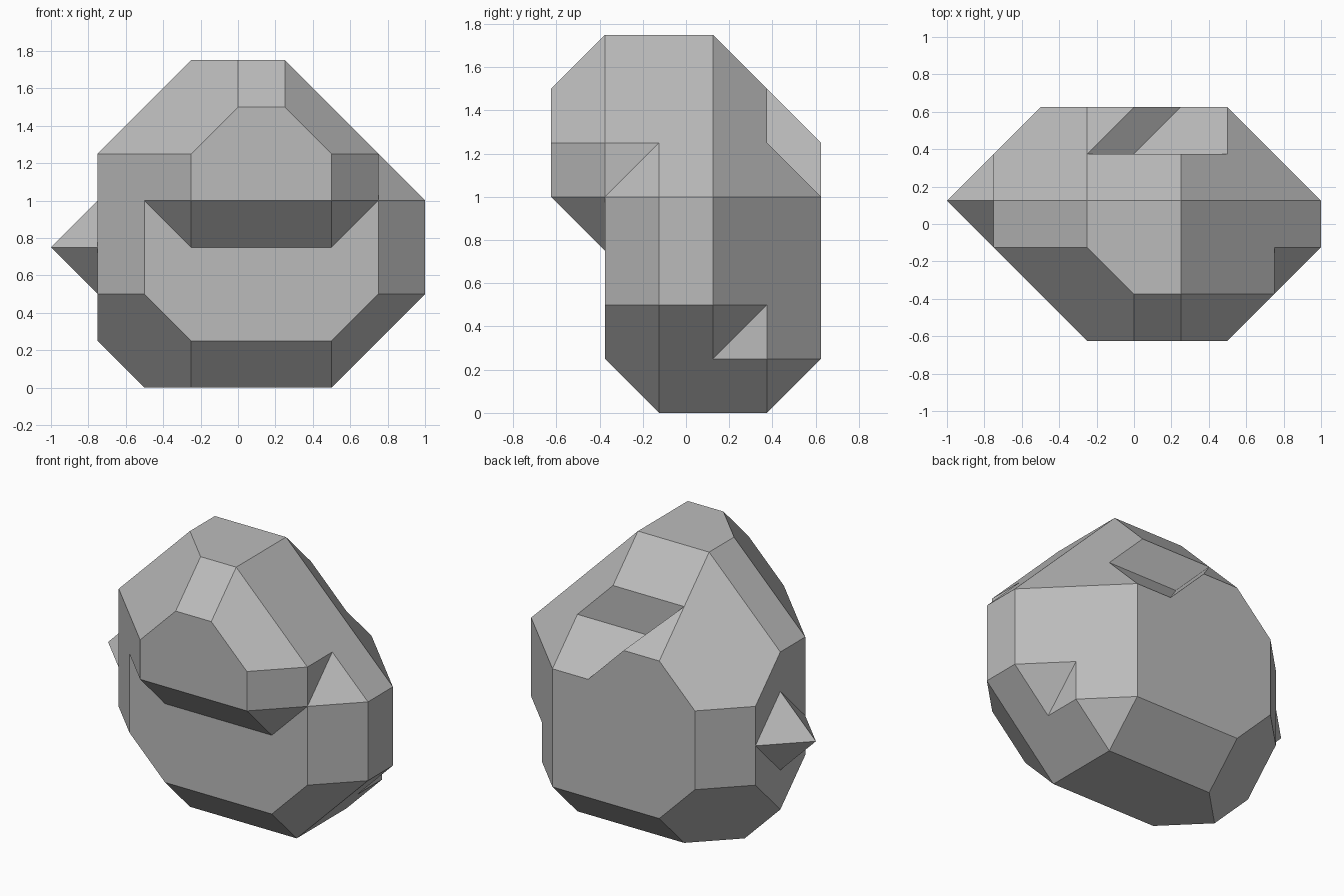
import bpy
import bmesh
from itertools import combinations
from mathutils import Matrix, Vector

cube = bpy.data.objects.get("Cube")
if cube:
    bpy.data.objects.remove(cube, do_unlink=True)

UNIT = 0.25          # grid step of the facets
MID_Y = 2.5          # depth centre in grid steps

stone = bpy.data.materials.new("stone_grey")
stone.use_nodes = True
grey = (0.5, 0.5, 0.5, 1)
stone.diffuse_color = grey
stone.node_tree.nodes["Principled BSDF"].inputs["Base Color"].default_value = grey


def box(size):
    """Six planes of a cube reaching `size` steps each way."""
    return [(s * a, s * b, s * c, size) for s in (-1, 1)
            for a, b, c in ((1, 0, 0), (0, 1, 0), (0, 0, 1))]


def solid(name, planes):
    """Convex solid of all points with a*x + b*y + c*z <= d for every plane."""
    corners = set()
    for trio in combinations(planes, 3):
        m = Matrix([p[:3] for p in trio])
        if abs(m.determinant()) < 0.01:
            continue
        v = m.inverted() @ Vector([p[3] for p in trio])
        if all(v.dot(Vector(p[:3])) <= p[3] + 0.001 for p in planes):
            corners.add(tuple(round(c * 2) / 2 + 0.0 for c in v))
    bm = bmesh.new()
    for c in sorted(corners):
        bm.verts.new(c)
    hull = bmesh.ops.convex_hull(bm, input=bm.verts)
    spare = [v for v in bm.verts if not v.link_faces]
    bmesh.ops.delete(bm, geom=spare, context='VERTS')
    bmesh.ops.dissolve_limit(bm, angle_limit=0.02, verts=bm.verts, edges=bm.edges)
    bmesh.ops.recalc_face_normals(bm, faces=bm.faces)
    mesh = bpy.data.meshes.new(name)
    bm.to_mesh(mesh)
    bm.free()
    mesh.materials.append(stone)
    obj = bpy.data.objects.new(name, mesh)
    bpy.context.collection.objects.link(obj)
    return obj


def cut(target, name, planes):
    """Remove a wedge from the target."""
    cutter = solid(name, planes + box(20))
    cutter.hide_render = True
    mod = target.modifiers.new(name, 'BOOLEAN')
    mod.operation = 'DIFFERENCE'
    mod.solver = 'EXACT'
    mod.object = cutter
    bpy.context.view_layer.objects.active = target
    bpy.ops.object.modifier_apply(modifier=name)
    bpy.data.objects.remove(cutter, do_unlink=True)


# Main boulder: flat sides, then chamfers
sides = [(1, 0, 0, 4), (-1, 0, 0, 3), (0, -1, 0, 0), (0, 1, 0, 5),
         (0, 0, 1, 7), (0, 0, -1, 0)]
upright_chamfers = [(1, -1, 0, 2), (-1, -1, 0, 1), (-1, 1, 0, 7), (1, 1, 0, 7)]
top_chamfers = [(1, 0, 1, 8), (-1, 0, 1, 8), (0, -1, 1, 6), (0, 1, 1, 10),
                (-1, -1, 1, 6), (1, -1, 1, 7), (-1, 1, 1, 11), (1, 1, 1, 11)]
base_chamfers = [(1, 0, -1, 2), (0, -1, -1, -2), (0, 1, -1, 4),
                 (-1, -1, -1, -1), (1, -1, -1, 0), (-1, 1, -1, 5), (1, 1, -1, 6)]
boulder = solid("boulder", sides + upright_chamfers + top_chamfers + base_chamfers)

# Recess under the front brow, with a slanted underside and two slanted ends
for name, slope in (("brow_underside", (0, 1, 1, 4)),
                    ("brow_left_end", (-1, 1, 1, 2)),
                    ("brow_right_end", (1, 1, 1, 3))):
    cut(boulder, name, [(0, 1, 0, 1), slope])

# Chips: shoulder, lower back corner, step high on the back
cut(boulder, "shoulder_chip", [(-1, 0, 0, -3), (-1, 1, -1, -6)])
cut(boulder, "base_chip", [(-1, 0, 0, -3), (-1, -1, 1, -5)])
cut(boulder, "back_step", [(0, -1, 0, -4), (-1, 0, -1, -5), (0, -1, -1, -9)])

# Small pyramid spur on the right side
spur = solid("side_spur", [(1, 0, 0, -3)] + [
    (-1, b, c, 4 + 3 * b + 3 * c) for b in (-1, 1) for c in (-1, 1)])

# Bring the parts to final size and place
for obj in (boulder, spur):
    obj.data.transform(Matrix.Scale(UNIT, 4) @ Matrix.Translation((0, -MID_Y, 0)))
    for face in obj.data.polygons:
        face.use_smooth = False
